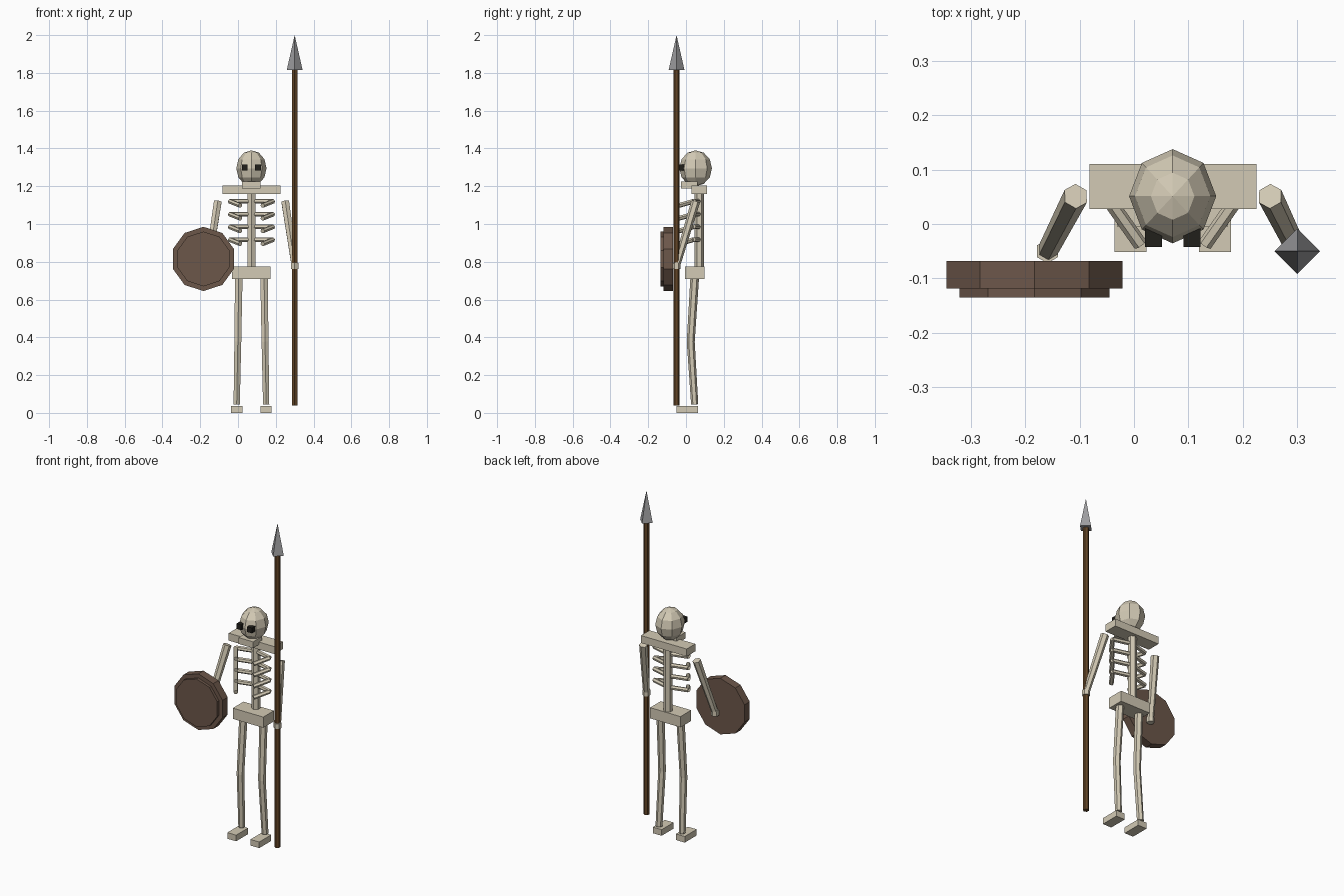
import bpy, bmesh, math
from mathutils import Vector, Matrix

if "Cube" in bpy.data.objects:
    bpy.data.objects.remove(bpy.data.objects["Cube"])


def material(name, rgb):
    m = bpy.data.materials.new(name)
    m.diffuse_color = (*rgb, 1)
    m.use_nodes = True
    m.node_tree.nodes["Principled BSDF"].inputs["Base Color"].default_value = m.diffuse_color
    return m


BONE = material("bone", (0.65, 0.59, 0.46))
SOCKET = material("eye_black", (0.015, 0.014, 0.011))
WOOD = material("shield_wood", (0.15, 0.095, 0.068))
SHAFT = material("spear_wood", (0.125, 0.06, 0.02))
STEEL = material("steel", (0.34, 0.34, 0.35))
CX = 0.071  # body centre line


def finish(name, bm, mat):
    bmesh.ops.recalc_face_normals(bm, faces=bm.faces)
    me = bpy.data.meshes.new(name)
    bm.to_mesh(me)
    bm.free()
    me.materials.append(mat)
    ob = bpy.data.objects.new(name, me)
    bpy.context.collection.objects.link(ob)


def box(name, x, y, z, mat=BONE):
    """Box from (min, max) ranges."""
    bm = bmesh.new()
    bmesh.ops.create_cube(bm, size=1)
    for v in bm.verts:
        v.co = [(r[0] + r[1]) / 2 + c * (r[1] - r[0]) for c, r in zip(v.co, (x, y, z))]
    finish(name, bm, mat)


def rod(name, a, b, r1, r2, mat=BONE, sides=6):
    """Prism or cone from a to b; r2 = 0 gives a point."""
    a, b = Vector(a), Vector(b)
    q = Vector((0, 0, 1)).rotation_difference(b - a)
    bm = bmesh.new()

    def ring(c, r):
        if r == 0:
            return [bm.verts.new(c)]
        angles = [math.tau * i / sides for i in range(sides)]
        return [bm.verts.new(c + q @ Vector((r * math.sin(t), r * math.cos(t), 0))) for t in angles]

    lo, hi = ring(a, r1), ring(b, r2)
    bm.faces.new(lo)
    if r2:
        bm.faces.new(hi)
    for i in range(sides):
        j = (i + 1) % sides
        bm.faces.new([lo[i], lo[j], hi[j], hi[i]] if r2 else [lo[i], lo[j], hi[0]])
    finish(name, bm, mat)


# Skull, jaw and eyes
bm = bmesh.new()
bmesh.ops.create_uvsphere(bm, u_segments=8, v_segments=6, radius=1,
                          matrix=Matrix.Translation((CX, 0.051, 1.295))
                          @ Matrix.Diagonal((0.08, 0.0865, 0.095, 1)))
finish("skull", bm, BONE)
box("jaw", (0.022, 0.12), (-0.027, 0.06), (1.187, 1.225))

# Torso
box("shoulder_bar", (-0.082, 0.225), (0.028, 0.11), (1.158, 1.203))
rod("spine", (CX, 0.07, 0.76), (CX, 0.07, 1.17), 0.025, 0.025)
box("pelvis", (-0.031, 0.173), (-0.005, 0.097), (0.71, 0.775))

# Paired parts on both sides
for side, s in (("left", -1), ("right", 1)):
    def p(x, y, z):
        return (CX + s * x, y, z)

    def span(a, b):
        return tuple(sorted((CX + s * a, CX + s * b)))

    box(side + "_eye", span(0.02, 0.051), (-0.042, -0.005), (1.283, 1.315), SOCKET)
    for i, z in enumerate((1.12, 1.052, 0.985, 0.917)):
        rod(f"{side}_rib_back_{i}", p(0, 0.07, z), p(0.114, 0.04, z), 0.013, 0.013)
        rod(f"{side}_rib_front_{i}", p(0.114, 0.04, z), p(0.059, -0.038, z - 0.022), 0.013, 0.013)
    rod(side + "_thigh", p(0.072, 0.025, 0.375), p(0.067, 0.046, 0.715), 0.021, 0.023)
    rod(side + "_shin", p(0.078, 0.046, 0.045), p(0.072, 0.025, 0.378), 0.019, 0.021)
    box(side + "_foot", span(0.048, 0.107), (-0.051, 0.063), (0.0, 0.037))

# Arms and hands
for side, low, high in (("left", (-0.159, -0.05, 0.78), (-0.107, 0.051, 1.118)),
                        ("right", (0.3, -0.05, 0.78), (0.25, 0.051, 1.118))):
    rod(side + "_arm", low, high, 0.019, 0.0235)
    x, y, z = low
    rod(side + "_hand", (x, y, z - 0.018), (x, y, z + 0.014), 0.022, 0.022)

# Round shield with raised centre disc
rod("shield_body", (-0.183, -0.068, 0.815), (-0.183, -0.118, 0.815), 0.17, 0.17, WOOD, 10)
rod("shield_face", (-0.183, -0.117, 0.815), (-0.183, -0.135, 0.815), 0.145, 0.145, WOOD, 10)

# Spear
rod("spear_shaft", (0.3, -0.05, 0.04), (0.3, -0.05, 1.82), 0.0165, 0.0165, SHAFT)
rod("spear_head", (0.3, -0.05, 1.815), (0.3, -0.05, 2.0), 0.042, 0, STEEL, 4)
